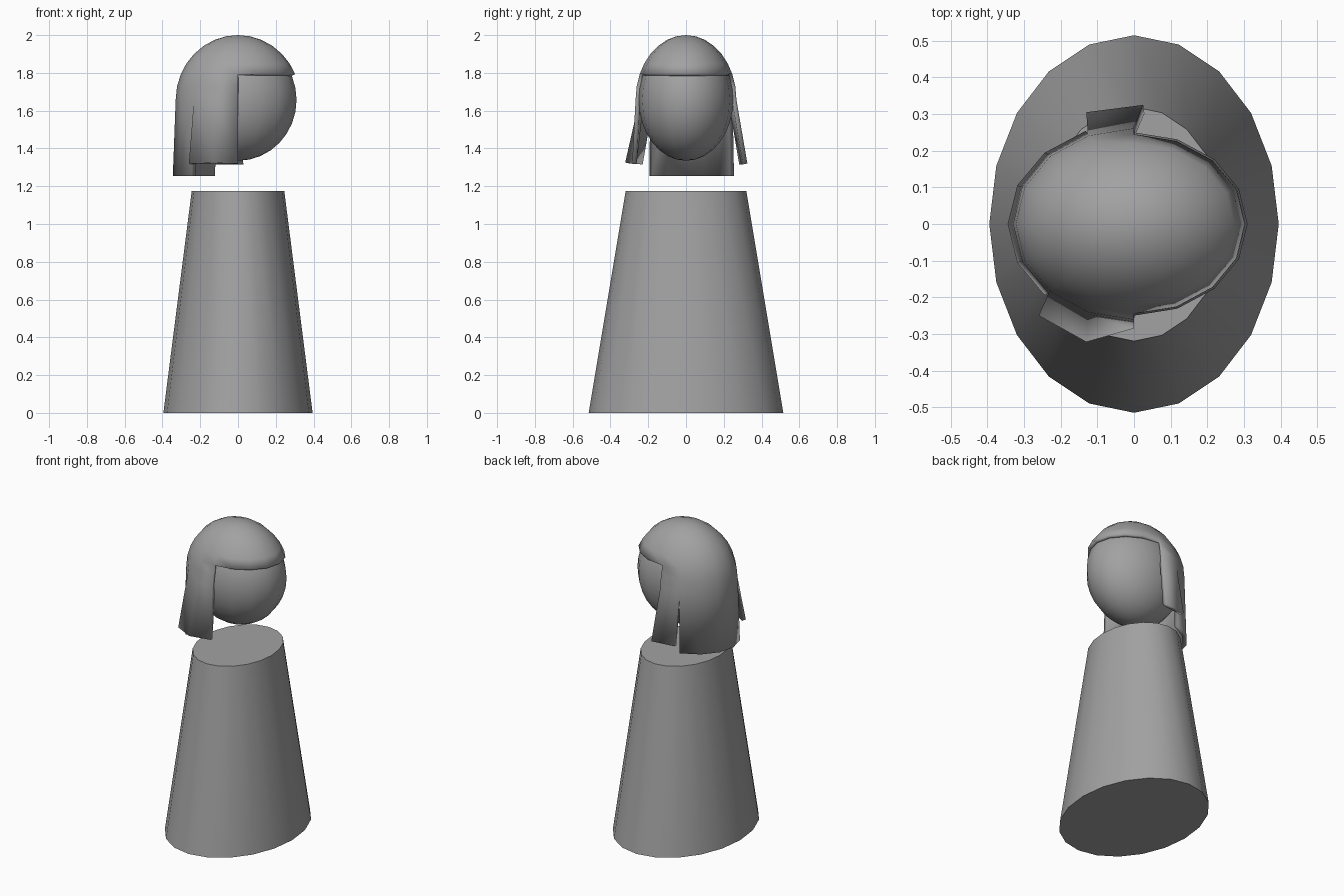
import bpy, bmesh
from math import sin, cos, radians
from mathutils import Matrix

if "Cube" in bpy.data.objects:
    bpy.data.objects.remove(bpy.data.objects["Cube"])

GREY = (0.36, 0.36, 0.36, 1)
grey = bpy.data.materials.new("plain grey")
grey.use_nodes = True
grey.diffuse_color = GREY
grey.node_tree.nodes["Principled BSDF"].inputs["Base Color"].default_value = GREY


def finish(name, bm):
    """Turn a bmesh into a named, smooth-shaded object."""
    bmesh.ops.recalc_face_normals(bm, faces=bm.faces)
    mesh = bpy.data.meshes.new(name)
    bm.to_mesh(mesh)
    bm.free()
    mesh.materials.append(grey)
    obj = bpy.data.objects.new(name, mesh)
    bpy.context.collection.objects.link(obj)
    bpy.ops.object.select_all(action='DESELECT')
    obj.select_set(True)
    bpy.context.view_layer.objects.active = obj
    bpy.ops.object.shade_smooth_by_angle(angle=radians(35))
    return obj


HEAD_Z = 1.657

# Body: tapered oval column
bm = bmesh.new()
bmesh.ops.create_cone(bm, cap_ends=True, segments=20, radius1=0.395,
                      radius2=0.245, depth=1.175,
                      matrix=Matrix.Translation((0, 0, 1.175 / 2)))
bmesh.ops.rotate(bm, verts=bm.verts, matrix=Matrix.Rotation(radians(90), 3, 'Z'))
bmesh.ops.scale(bm, verts=bm.verts, vec=(1, 1.304, 1))
finish("body", bm)

# Head: ellipsoid
bm = bmesh.new()
bmesh.ops.create_uvsphere(bm, u_segments=16, v_segments=16, radius=1)
bmesh.ops.scale(bm, verts=bm.verts, vec=(0.31, 0.25, 0.322))
bmesh.ops.translate(bm, verts=bm.verts, vec=(0, 0, HEAD_Z))
finish("head", bm)

# Hair: cap over the head, open at the face, with three hanging flaps
SEG = 16
bm = bmesh.new()


def ring(lat, rx=0.33, ry=0.267):
    a = radians(lat)
    return [bm.verts.new((rx * cos(a) * cos(radians(22.5 * i)),
                          ry * cos(a) * sin(radians(22.5 * i)),
                          HEAD_Z + 0.343 * sin(a))) for i in range(SEG)]


def join(top, low, columns):
    for i in columns:
        j = (i + 1) % SEG
        bm.faces.new((top[i], low[i], low[j], top[j]))


pole = bm.verts.new((0, 0, HEAD_Z + 0.343))
rings = [ring(lat) for lat in (79, 68, 56.5, 45, 34, 23.5)]
for i in range(SEG):
    bm.faces.new((pole, rings[0][i], rings[0][(i + 1) % SEG]))
for top, low in zip(rings, rings[1:]):
    join(top, low, range(SEG))

back = range(4, 12)
middle, equator = ring(12), ring(0)
join(rings[-1], middle, back)
join(middle, equator, back)

# Lower edge of each flap, keyed by column
flaps = [
    {4: (0.025, 0.325, 1.32), 5: (-0.13, 0.305, 1.32)},
    {i: (0.345 * cos(radians(22.5 * i)), 0.275 * sin(radians(22.5 * i)), 1.255)
     for i in range(5, 11)},
    {10: (-0.26, -0.25, 1.32), 11: (-0.13, -0.322, 1.325), 12: (0, -0.285, 1.32)},
]
for flap in flaps:
    hem = {i: bm.verts.new(p) for i, p in flap.items()}
    join(equator, hem, sorted(hem)[:-1])

bmesh.ops.delete(bm, geom=[v for v in bm.verts if not v.link_faces], context='VERTS')
hair = finish("hair", bm)
shell = hair.modifiers.new("thickness", 'SOLIDIFY')
shell.thickness = 0.024
shell.offset = -1
hair.modifiers.move(len(hair.modifiers) - 1, 0)
